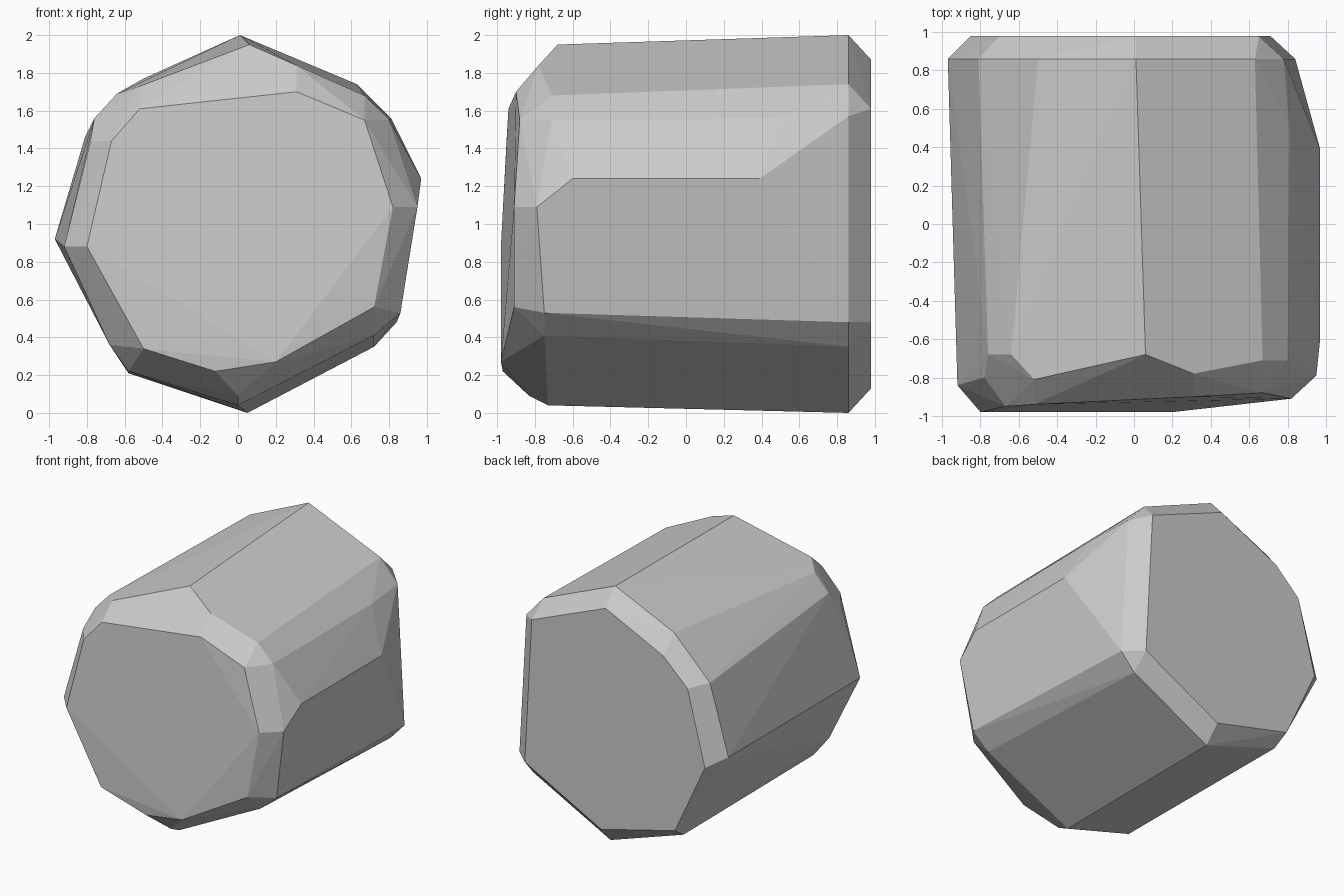
import bpy, bmesh, math

# Cross-sections as (x, z) at a fixed y, for the flat bevelled back end
back_face = [(.01, 1.87), (.65, 1.61), (.71, .48), (.05, .13),
             (-.59, .29), (-.85, .85), (-.70, 1.43), (-.49, 1.63)]
back_rim = [(.01, 2), (.63, 1.74), (.78, 1.57), (.84, .48), (.72, .35),
            (.05, 0), (-.58, .21), (-.97, .92), (-.81, 1.46), (-.50, 1.77)]

# Bulge along the right side (x, y, z)
right_bulge = [(.97, .39, 1.24), (.97, -.60, 1.24), (.81, .50, 1.56)]

# Uneven front rim where the body starts to taper
front_rim = [(.06, -.68, 1.95), (.31, -.78, 1.84), (.67, -.71, 1.68),
             (.80, -.71, 1.55), (.95, -.79, 1.09), (.86, -.75, .53),
             (.72, -.75, .41), (0, -.73, .04), (0, -.83, .09),
             (-.58, -.75, .22), (-.68, -.80, .36), (-.92, -.84, .88),
             (-.78, -.80, 1.44), (-.76, -.68, 1.56), (-.64, -.68, 1.69),
             (-.52, -.81, 1.73)]

# Slightly tilted, faceted front face
front_face = [(.31, -.90, 1.70), (.67, -.88, 1.55), (.82, -.91, 1.09),
              (.72, -.91, .56), (.20, -.98, .27), (.13, -.95, .23),
              (-.12, -.97, .22), (-.50, -.98, .34), (-.80, -.98, .88),
              (-.67, -.95, 1.44), (-.52, -.94, 1.61)]

points = [(x, .98, z) for x, z in back_face]
points += [(x, .86, z) for x, z in back_rim]
points += right_bulge + front_rim + front_face

# Chiselled stone body: the convex skin around the sections
bm = bmesh.new()
for p in points:
    bm.verts.new(p)
bmesh.ops.convex_hull(bm, input=bm.verts[:])
bmesh.ops.delete(bm, geom=[v for v in bm.verts if not v.link_faces], context='VERTS')
bmesh.ops.dissolve_limit(bm, angle_limit=math.radians(2),
                         verts=bm.verts[:], edges=bm.edges[:])
bmesh.ops.recalc_face_normals(bm, faces=bm.faces[:])
mesh = bpy.data.meshes.new("stone_block")
bm.to_mesh(mesh)
bm.free()
bpy.context.collection.objects.link(bpy.data.objects.new("stone_block", mesh))
